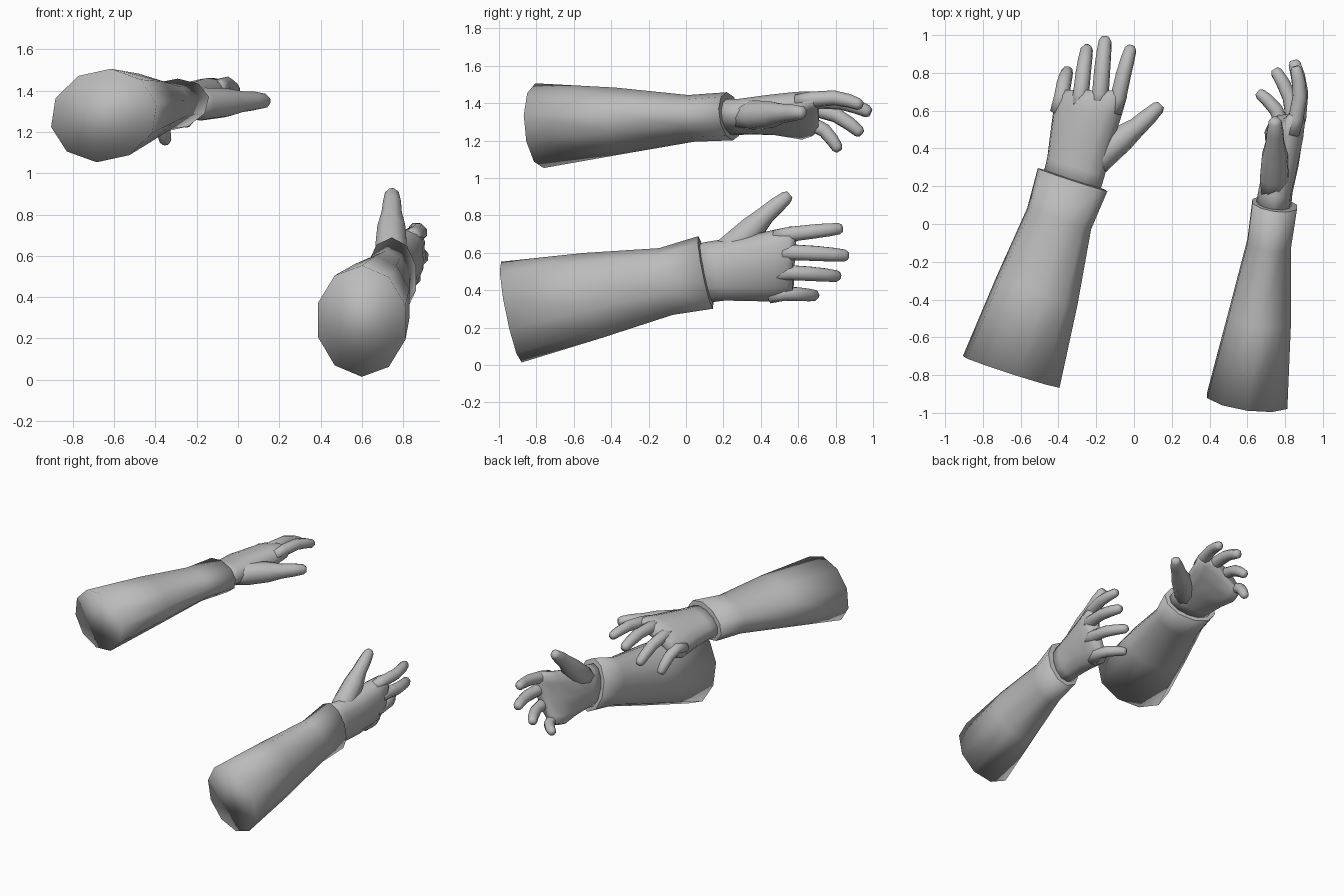
import bpy
import math
from mathutils import Matrix, Vector

cube = bpy.data.objects.get("Cube")
if cube:
    bpy.data.objects.remove(cube, do_unlink=True)

grey = bpy.data.materials.new("plain_grey")
grey.use_nodes = True
colour = (0.5, 0.5, 0.5, 1)
grey.diffuse_color = colour
grey.node_tree.nodes["Principled BSDF"].inputs["Base Color"].default_value = colour


def loft(name, rings, frame, caps=True, smooth=True):
    """Skin a list of equal point rings, given in arm space, and place them."""
    n = len(rings[0])
    verts = [frame @ p for ring in rings for p in ring]
    faces = []
    for r in range(len(rings) - 1):
        for i in range(n):
            j = (i + 1) % n
            faces.append((r * n + i, r * n + j, (r + 1) * n + j, (r + 1) * n + i))
    if caps:
        faces.append(tuple(reversed(range(n))))
        faces.append(tuple(range(len(verts) - n, len(verts))))
    if frame.determinant() < 0:
        faces = [tuple(reversed(f)) for f in faces]
    mesh = bpy.data.meshes.new(name)
    mesh.from_pydata(verts, [], faces)
    mesh.materials.append(grey)
    for poly in mesh.polygons:
        poly.use_smooth = smooth
    obj = bpy.data.objects.new(name, mesh)
    bpy.context.collection.objects.link(obj)
    return obj


# Arm space: x runs to the fingertips, y to the thumb, z to the back of the hand
def cross_ring(x, y, z, half_y, half_z, sides, arch=0.0, slant=0.0, power=1.0):
    ring = []
    for i in range(sides):
        a = math.tau * i / sides
        c, s = math.cos(a), math.sin(a)
        py = y + half_y * math.copysign(abs(c) ** power, c)
        pz = z + half_z * math.copysign(abs(s) ** power, s)
        ring.append(Vector((x + slant * py, py, pz - arch * (py - 0.04) ** 2)))
    return ring


def tube(name, path, frame, sides=8):
    """Jointed digit: path holds (point, radius) pairs, rounded at the tip."""
    points = [Vector(p) for p, r in path]
    radii = [r for p, r in path]
    end = (points[-1] - points[-2]).normalized()
    points[-1] -= end * 0.02
    points.append(points[-1] + end * 0.02)
    radii.append(radii[-1] * 0.62)
    rings = []
    for k, (p, r) in enumerate(zip(points, radii)):
        d = (points[min(k + 1, len(points) - 1)] - points[max(k - 1, 0)]).normalized()
        side = Vector((0, 0, 1)).cross(d).normalized()
        up = d.cross(side)
        angles = [math.tau * (i + 0.5) / sides for i in range(sides)]
        rings.append([p + r * (math.cos(a) * side + math.sin(a) * up) for a in angles])
    loft(name, rings, frame)


# Finger name: knuckle, tip, radius
FINGERS = {
    "index_finger": ((0.49, 0.11, 0.045), (0.77, 0.085, 0.005), 0.041),
    "middle_finger": ((0.48, 0.015, 0.06), (0.77, -0.065, -0.005), 0.043),
    "ring_finger": ((0.44, -0.088, 0.04), (0.69, -0.163, -0.095), 0.041),
    "little_finger": ((0.39, -0.195, -0.015), (0.54, -0.24, -0.165), 0.039),
}


def build_arm(side, centre, forward, thumbward, mirrored):
    f = Vector(forward).normalized()
    t = Vector(thumbward)
    t = (t - f * t.dot(f)).normalized()
    b = t.cross(f) if mirrored else f.cross(t)
    frame = Matrix((f, t, b)).transposed().to_4x4()
    frame.translation = Vector(centre)

    # Sleeve, wide at the elbow and flared again at the cuff
    sleeve = [
        cross_ring(-1.07, 0, 0, 0.275, 0.225, 10),
        cross_ring(-0.62, 0, 0.005, 0.232, 0.175, 10),
        cross_ring(-0.22, -0.005, 0.0, 0.182, 0.122, 10),
        cross_ring(0.0, 0, 0, 0.198, 0.125, 10),
    ]
    loft(side + "_sleeve", sleeve, frame)
    # Turned edge of the cuff
    rim = [cross_ring(0.0, 0, 0, 0.198, 0.125, 10),
           cross_ring(0.004, 0, 0, 0.15, 0.085, 10)]
    loft(side + "_cuff_rim", rim, frame, caps=False, smooth=False)

    # Palm, arched across the knuckles and slanted towards the little finger
    palm = [
        cross_ring(-0.03, 0, -0.005, 0.16, 0.095, 12),
        cross_ring(0.07, -0.005, -0.005, 0.163, 0.09, 12, power=0.9),
        cross_ring(0.22, -0.025, 0.01, 0.172, 0.09, 12, 0.6, 0.1, 0.8),
        cross_ring(0.38, -0.04, 0.03, 0.19, 0.078, 12, 1.3, 0.2, 0.7),
        cross_ring(0.465, -0.04, 0.045, 0.19, 0.058, 12, 1.4, 0.3, 0.65),
        cross_ring(0.495, -0.04, 0.045, 0.165, 0.035, 12, 1.4, 0.3, 0.7),
    ]
    loft(side + "_palm", palm, frame)

    # Fingers, bent slightly at the middle joints
    for name, (base, tip, r) in FINGERS.items():
        base, tip = Vector(base), Vector(tip)
        bend = Vector((0.01, 0, 0.022))
        path = [(base - Vector((0.08, 0, 0.01)), r),
                (base, r * 1.05),
                (base.lerp(tip, 0.42) + bend, r),
                (base.lerp(tip, 0.72) + bend * 0.7, r * 0.92),
                (tip, r * 0.8)]
        tube(side + "_" + name, path, frame)

    # Thumb with its broad root
    thumb = [((0.04, 0.06, -0.015), 0.06),
             ((0.17, 0.105, -0.025), 0.082),
             ((0.29, 0.18, -0.04), 0.073),
             ((0.37, 0.235, -0.05), 0.053),
             ((0.44, 0.275, -0.058), 0.047),
             ((0.52, 0.318, -0.07), 0.036)]
    tube(side + "_thumb", thumb, frame)


build_arm("right", (-0.325, 0.235, 1.33), (0.304, 0.952, 0.047), (0.92, -0.30, 0.2), True)
build_arm("left", (0.745, 0.105, 0.495), (0.137, 0.98, 0.2), (0, -0.2, 0.98), False)
